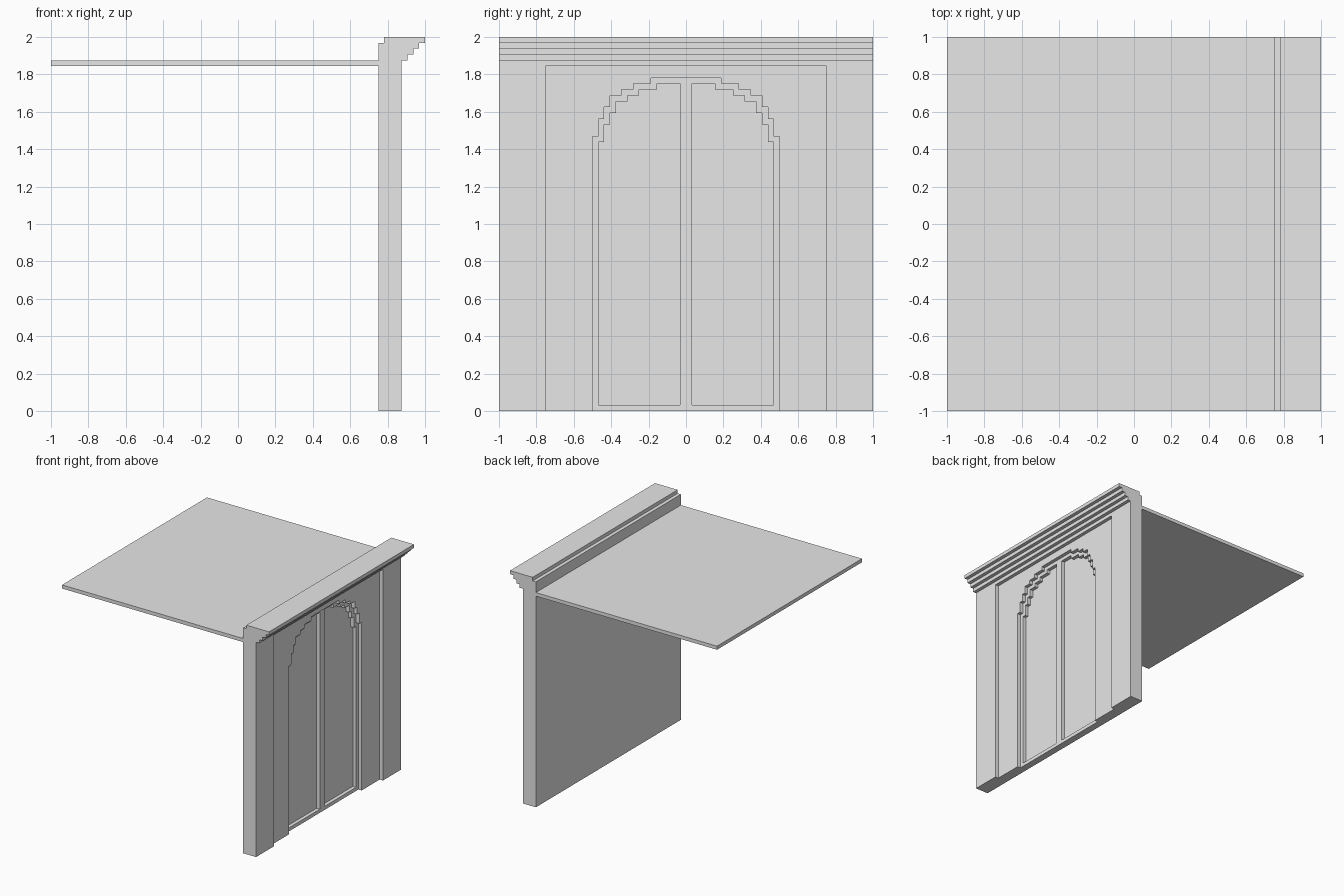
import bpy
import bmesh
from mathutils import Vector

if "Cube" in bpy.data.objects:
    bpy.data.objects.remove(bpy.data.objects["Cube"], do_unlink=True)

U = 1 / 32  # everything sits on a grid of this step

# One plain grey for the whole model
grey = bpy.data.materials.new("plain grey")
grey.use_nodes = True
grey.diffuse_color = (0.8, 0.8, 0.8, 1)
grey.node_tree.nodes["Principled BSDF"].inputs["Base Color"].default_value = (0.8, 0.8, 0.8, 1)


def extrude(name, points, direction):
    """Solid made by pushing a closed outline along a direction (grid steps)."""
    bm = bmesh.new()
    face = bm.faces.new([bm.verts.new(Vector(p) * U) for p in points])
    side = bmesh.ops.extrude_face_region(bm, geom=[face])["geom"]
    moved = [v for v in side if isinstance(v, bmesh.types.BMVert)]
    bmesh.ops.translate(bm, verts=moved, vec=Vector(direction) * U)
    bmesh.ops.recalc_face_normals(bm, faces=bm.faces)
    mesh = bpy.data.meshes.new(name)
    bm.to_mesh(mesh)
    bm.free()
    mesh.materials.append(grey)
    obj = bpy.data.objects.new(name, mesh)
    bpy.context.collection.objects.link(obj)
    return obj


def stepped(steps, base):
    """Right half of a stepped arch: (half width, top height) pairs, bottom up."""
    points = [(steps[0][0], base)]
    for i, (width, top) in enumerate(steps):
        points.append((width, top))
        if i + 1 < len(steps):
            points.append((steps[i + 1][0], top))
    return points


def carve(target, name, outline, depth_x):
    """Cut an outline (y, z) into the outer face, down to depth_x."""
    cutter = extrude(name, [(depth_x, y, z) for y, z in outline], (30 - depth_x, 0, 0))
    cutter.hide_render = True
    mod = target.modifiers.new(name, "BOOLEAN")
    mod.operation = "DIFFERENCE"
    mod.solver = "EXACT"
    mod.object = cutter
    bpy.context.view_layer.objects.active = target
    bpy.ops.object.modifier_apply(modifier=name)
    bpy.data.objects.remove(cutter, do_unlink=True)


# Wall with stepped cornice, swept front to back
profile = [(24, 0), (28, 0), (28, 60)]
for i in range(4):
    profile += [(29 + i, 60 + i), (29 + i, 61 + i)]
profile += [(25, 64), (25, 63), (24, 63)]
wall = extrude("wall_with_cornice", [(x, -32, z) for x, z in profile], (0, 64, 0))

# Wide rectangular recess
carve(wall, "panel_recess", [(-24, -2), (24, -2), (24, 59), (-24, 59)], 27)

# Stepped arch recess, open at the floor
arch = stepped([(16, 47), (15, 50), (14, 52), (13, 54), (11, 55), (9, 56), (6, 57)], -2)
carve(wall, "arch_recess", arch + [(-y, z) for y, z in reversed(arch)], 26)

# Two door leaves inside the arch, either side of the central post
leaf = stepped([(15, 46), (14, 49), (13, 51), (12, 53), (10, 54), (8, 55), (5, 56)], 1)
leaf += [(1, 56), (1, 1)]
for side, label in ((1, "back"), (-1, "front")):
    carve(wall, label + "_leaf_recess", [(side * y, z) for y, z in leaf], 25)

# Thin roof slab reaching away from the wall
extrude("roof_slab", [(-32, -32, 59), (24, -32, 59), (24, 32, 59), (-32, 32, 59)], (0, 0, 1))
